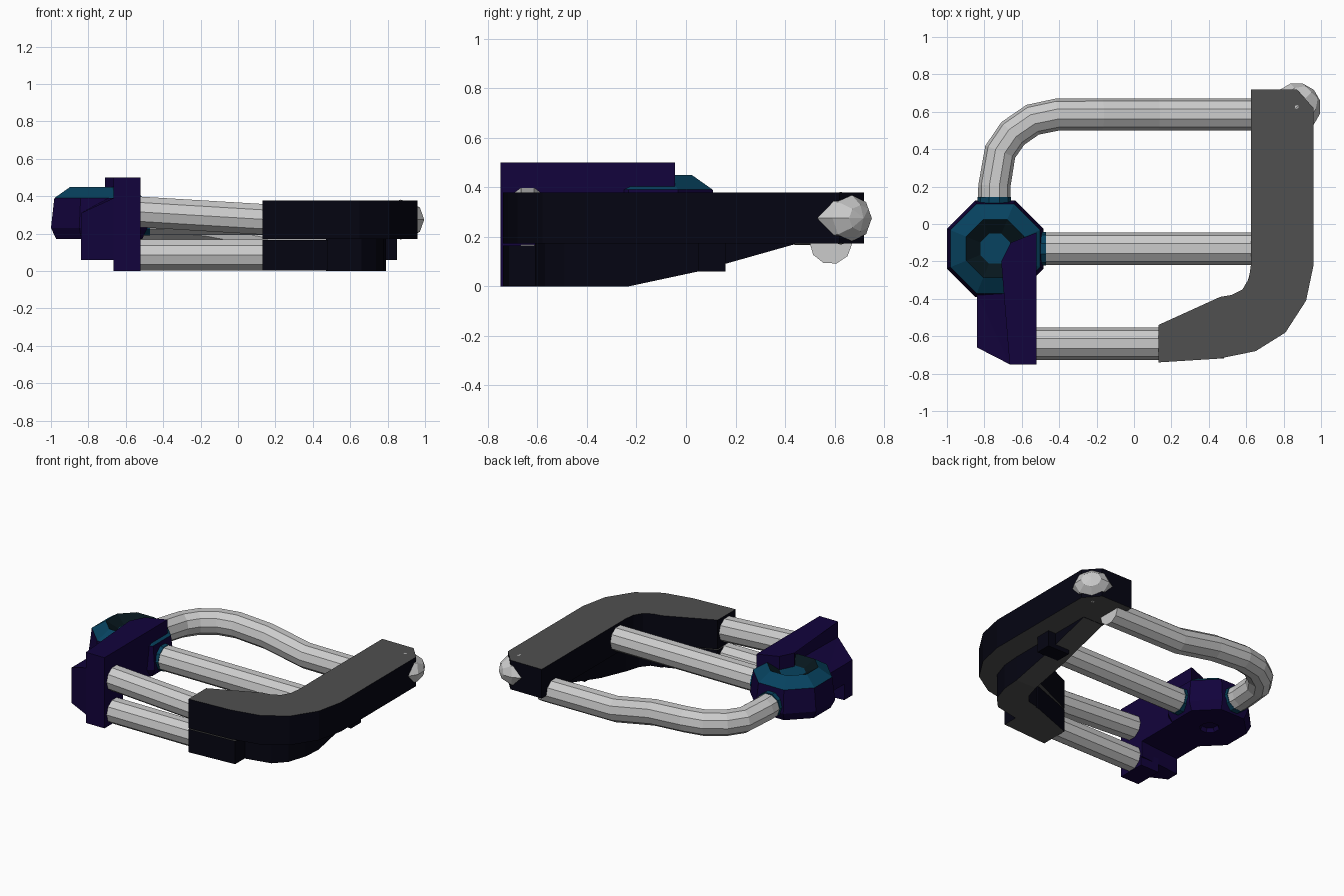
import bpy, bmesh, math
from mathutils import Matrix, Vector

if "Cube" in bpy.data.objects:
    bpy.data.objects.remove(bpy.data.objects["Cube"])


def mat(name, col):
    m = bpy.data.materials.new(name)
    m.diffuse_color = (*col, 1)
    m.use_nodes = True
    m.node_tree.nodes["Principled BSDF"].inputs["Base Color"].default_value = m.diffuse_color
    return m


GREY = mat("dark_grey", (0.08, 0.08, 0.08))
BLACK = mat("black_blue", (0.0015, 0.0015, 0.006))
NAVY = mat("navy", (0.006, 0.001, 0.045))
TEAL = mat("teal", (0.002, 0.055, 0.115))
DARK = mat("dark_teal", (0.002, 0.008, 0.012))


def finish(name, bm, mats=()):
    bmesh.ops.recalc_face_normals(bm, faces=bm.faces[:])
    me = bpy.data.meshes.new(name)
    bm.to_mesh(me)
    bm.free()
    for m in mats:
        me.materials.append(m)
    ob = bpy.data.objects.new(name, me)
    bpy.context.collection.objects.link(ob)
    return ob


def prism(name, pts, low, high, mats, caps=(0, 0)):
    """Plan outline between two heights; a height is a number or a function of (x, y)."""
    h = lambda v, p: v(*p) if callable(v) else v
    bm = bmesh.new()
    lo = [bm.verts.new((*p, h(low, p))) for p in pts]
    hi = [bm.verts.new((*p, h(high, p))) for p in pts]
    n = len(pts)
    bm.faces.new(lo).material_index = caps[0]
    bm.faces.new(hi).material_index = caps[1]
    for i in range(n):
        j = (i + 1) % n
        bm.faces.new((lo[i], lo[j], hi[j], hi[i]))
    # split the caps so they may bend
    bmesh.ops.triangulate(bm, faces=[f for f in bm.faces if len(f.verts) > 4])
    return finish(name, bm, mats)


def rect(x0, x1, y0, y1):
    return [(x0, y0), (x1, y0), (x1, y1), (x0, y1)]


def tube(name, pts, r, material=None):
    cu = bpy.data.curves.new(name, 'CURVE')
    cu.dimensions = '3D'
    cu.bevel_depth = r
    cu.bevel_resolution = 3
    cu.use_fill_caps = True
    sp = cu.splines.new('POLY')
    sp.points.add(len(pts) - 1)
    for p, c in zip(sp.points, pts):
        p.co = (*c, 1)
    ob = bpy.data.objects.new(name, cu)
    bpy.context.collection.objects.link(ob)
    bpy.ops.object.select_all(action='DESELECT')
    ob.select_set(True)
    bpy.context.view_layer.objects.active = ob
    bpy.ops.object.convert(target='MESH')
    if material:
        ob.data.materials.append(material)
    bpy.ops.object.shade_flat()
    return ob


# curved grip frame with one corner cut for the knob
outline = [(.625, .72), (.87, .72), (.96, .62), (.96, -.22), (.92, -.41), (.81, -.58),
           (.65, -.68), (.45, -.72), (.13, -.74), (.13, -.54), (.46, -.39), (.52, -.38),
           (.58, -.35), (.615, -.29), (.625, -.22)]
prism("grip_frame", outline, .172, .378, [BLACK, GREY], (1, 1))

# lower rail under the frame, tapering up towards the back
rail = [(.47, -.61), (.66, -.57), (.737, -.49), (.78, -.36), (.79, -.23), (.79, .05),
        (.79, .44), (.63, .44), (.63, .05), (.63, -.23), (.60, -.33), (.55, -.39), (.47, -.41)]


def rail_base(x, y):
    return 0 if y < -.2 else (.06 if y < .2 else .17)


prism("lower_rail", rail, rail_base, .18, [BLACK, GREY], (1, 0))
prism("lower_socket", [(.13, -.74), (.48, -.718), (.48, -.42), (.45, -.42), (.13, -.54)],
      .002, .165, [BLACK, GREY], (1, 1))
prism("rail_lug", rect(.68, .85, .05, .16), .06, .18, [BLACK])

# faceted end knob, its pole pointing out of the cut corner
bm = bmesh.new()
aim = Vector((1, 1, 0)).to_track_quat('Z', 'Y').to_matrix().to_4x4()
place = Matrix.Translation((.87, .625, .275)) @ Matrix.Diagonal((1, 1, .82, 1)) @ aim
bmesh.ops.create_uvsphere(bm, u_segments=8, v_segments=6, radius=.13, matrix=place)
finish("end_knob", bm)

# octagonal hub built from rings of (apothem, height, material)
cx, cy = -.742, -.132
rings = [(.05, .20, 0), (.06, .172, 0), (.23, .172, 0), (.258, .23, 0), (.24, .39, 0),
         (.155, .45, 1), (.08, .405, 2)]
bm = bmesh.new()
loops = []
for a, z, m in rings:
    r = a / math.cos(math.pi / 8)
    loops.append([bm.verts.new((cx + r * math.cos((k + .5) * math.pi / 4),
                                cy + r * math.sin((k + .5) * math.pi / 4), z)) for k in range(8)])
for i in range(1, len(rings)):
    for k in range(8):
        j = (k + 1) % 8
        f = bm.faces.new((loops[i - 1][k], loops[i - 1][j], loops[i][j], loops[i][k]))
        f.material_index = rings[i][2]
bm.faces.new(loops[0])
bm.faces.new(loops[-1]).material_index = 1
finish("hub", bm, [NAVY, TEAL, DARK])

# side bracket holding the front tubes
prism("bracket_base", [(-.84, -.37), (-.84, -.66), (-.665, -.75), (-.52, -.75), (-.52, -.25), (-.70, -.25)],
      .172, lambda x, y: .31 if x < -.8 else .39, [NAVY])
prism("bracket_step", [(-.84, -.57), (-.84, -.66), (-.665, -.75), (-.52, -.75), (-.52, -.54)],
      .06, .18, [NAVY])
prism("bracket_foot", rect(-.665, -.52, -.75, -.55), 0, .1, [NAVY])
prism("bracket_arm", [(-.665, -.75), (-.52, -.75), (-.52, -.045), (-.66, -.10), (-.71, -.20), (-.655, -.29)],
      .38, .50, [NAVY])
prism("bracket_web", rect(-.60, -.52, -.4, -.22), .172, .4, [NAVY])

# tubes and their collars
R = .086
tube("lower_front_tube", [(-.56, -.64, .086), (.16, -.64, .086)], R)
tube("upper_front_tube", [(-.56, -.64, .318), (.16, -.64, .275)], R)
tube("middle_tube", [(-.56, -.132, .275), (.68, -.132, .275)], R)
tube("middle_collar", [(-.56, -.132, .275), (-.47, -.132, .275)], .09, TEAL)
path = [(-.747, .05, .27), (-.747, .20, .265)]
for a in (25, 45, 67, 90):
    t = math.radians(a)
    path.append((-.41 - .337 * math.cos(t), .24 + .345 * math.sin(t), .25))
path += [(-.17, .585, .235), (.13, .585, .178), (.70, .585, .175)]
tube("back_tube", path, R)
tube("back_collar", [(-.747, .05, .27), (-.747, .145, .27)], .09, TEAL)
